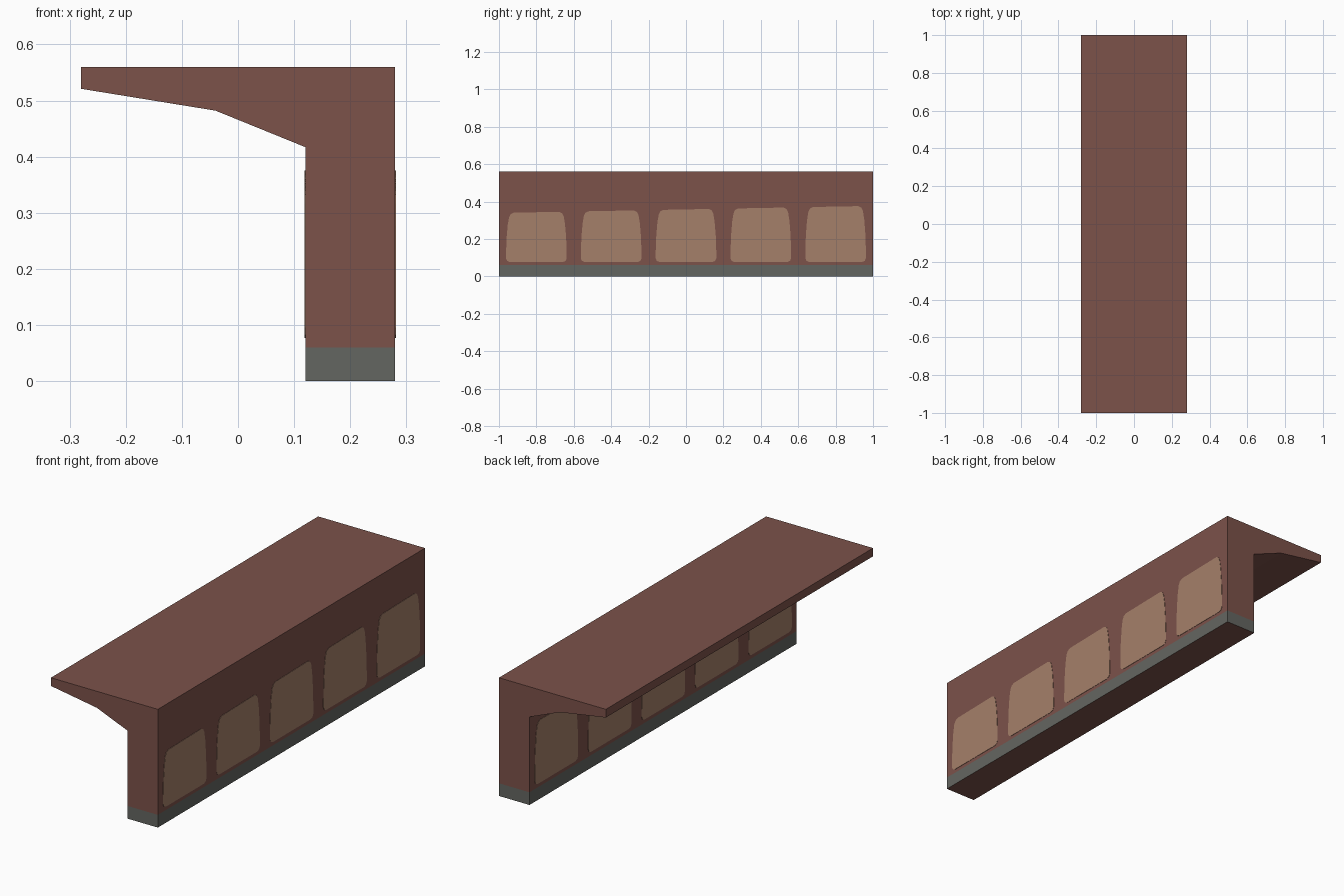
import bpy, bmesh
from mathutils import Vector

if "Cube" in bpy.data.objects:
    bpy.data.objects.remove(bpy.data.objects["Cube"])


def material(name, rgb):
    """Flat colour from 0-255 sRGB values."""
    lin = [((c / 255 + 0.055) / 1.055) ** 2.4 for c in rgb]
    m = bpy.data.materials.new(name)
    m.diffuse_color = (*lin, 1)
    m.use_nodes = True
    m.node_tree.nodes["Principled BSDF"].inputs["Base Color"].default_value = m.diffuse_color
    return m


brown = material("red brown", (124, 82, 74))
grey = material("base grey", (100, 102, 97))
tan = material("panel tan", (165, 128, 106))


def finish(name, bm, mats):
    bmesh.ops.recalc_face_normals(bm, faces=bm.faces)
    me = bpy.data.meshes.new(name)
    bm.to_mesh(me)
    bm.free()
    for m in mats:
        me.materials.append(m)
    ob = bpy.data.objects.new(name, me)
    bpy.context.collection.objects.link(ob)
    return ob


def prism(bm, points, direction):
    """Extrude a closed outline along a vector."""
    face = bm.faces.new([bm.verts.new(p) for p in points])
    out = bmesh.ops.extrude_face_region(bm, geom=[face], use_keep_orig=True)
    verts = [g for g in out["geom"] if isinstance(g, bmesh.types.BMVert)]
    bmesh.ops.translate(bm, verts=verts, vec=direction)


# Wall with overhanging shelf, one profile along y
BASE = 0.06
profile = [(-0.28, 0.56), (-0.28, 0.521), (-0.04, 0.482), (0.12, 0.417),
           (0.12, 0), (0.28, 0), (0.28, 0.56)]
bm = bmesh.new()
prism(bm, [(x, -1, z) for x, z in profile], Vector((0, 2, 0)))
bmesh.ops.recalc_face_normals(bm, faces=bm.faces)
# Grey base band: cut the sides and colour by height, underside stays brown
bmesh.ops.bisect_plane(bm, geom=bm.verts[:] + bm.edges[:] + bm.faces[:],
                       plane_co=(0, 0, BASE), plane_no=(0, 0, 1))
for f in bm.faces:
    top = max(v.co.z for v in f.verts)
    f.material_index = int(top < BASE + 0.001 and abs(f.normal.z) < 0.5)
finish("overhanging_wall", bm, [brown, grey])

# Half outline of a painted panel: (half width, height fraction)
half = [(0.142, 0.0), (0.156, 0.02), (0.162, 0.07), (0.162, 0.2),
        (0.159, 0.5), (0.153, 0.76), (0.146, 0.91), (0.138, 0.97), (0.122, 1.0)]
outline = half + [(-w, h) for w, h in reversed(half)]


def panels(name, x, thickness):
    """Row of five thin panels whose tops rise gently towards +y."""
    bm = bmesh.new()
    for i in range(5):
        yc = -0.8 + 0.4 * i
        pts = []
        for w, h in outline:
            y = yc + w
            z_top = 0.358 + 0.019 * y
            pts.append((x, y, 0.077 + h * (z_top - 0.077)))
        prism(bm, pts, Vector((thickness, 0, 0)))
    finish(name, bm, [tan])


panels("outer_panels", 0.279, 0.0025)
panels("inner_panels", 0.121, -0.0025)
